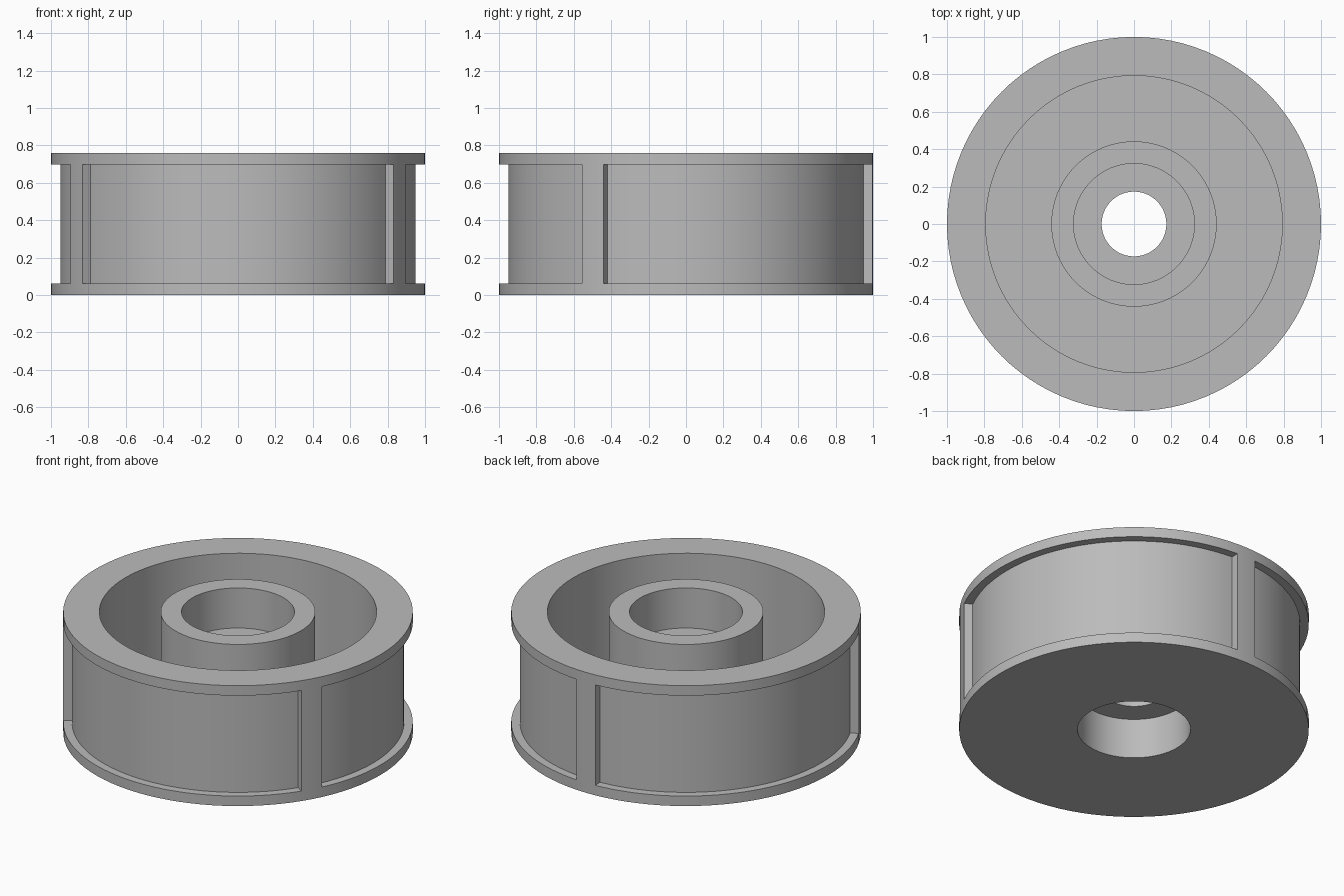
import bpy, bmesh, math
from mathutils import Matrix

cube = bpy.data.objects.get("Cube")
if cube:
    bpy.data.objects.remove(cube, do_unlink=True)

SEGMENTS = 96
HEIGHT, FLANGE = 0.76, 0.063
GROOVE_RADIUS = 0.95
FLOOR = 0.12
RIB_ANGLES = [math.radians(a) for a in (90, 210, 330)]
RIB_HALF = 2 * math.pi / SEGMENTS

grey = bpy.data.materials.new("mid grey")
grey.use_nodes = True
COLOUR = (0.5, 0.5, 0.5, 1)
grey.diffuse_color = COLOUR
grey.node_tree.nodes["Principled BSDF"].inputs["Base Color"].default_value = COLOUR

# Closed wheel section as (radius, height): rim, deep ring pocket, hub,
# and a web with a small hole between two bearing seats
section = [
    (0.323, 0), (1, 0), (1, FLANGE), (1, HEIGHT - FLANGE), (1, HEIGHT),
    (0.793, HEIGHT), (0.793, FLOOR), (0.442, FLOOR), (0.442, HEIGHT),
    (0.323, HEIGHT), (0.323, 0.507), (0.173, 0.507), (0.173, 0.253), (0.323, 0.253),
]

bm = bmesh.new()
verts = [bm.verts.new((r, 0, z)) for r, z in section]
edges = [bm.edges.new((v, verts[(i + 1) % len(verts)])) for i, v in enumerate(verts)]
bmesh.ops.spin(bm, geom=verts + edges, cent=(0, 0, 0), axis=(0, 0, 1),
               angle=2 * math.pi, steps=SEGMENTS, use_merge=False)
bmesh.ops.remove_doubles(bm, verts=bm.verts[:], dist=0.0005)
bmesh.ops.recalc_face_normals(bm, faces=bm.faces[:])


def in_groove(face):
    """True for the middle band of the outer wall, away from the ribs."""
    c = face.calc_center_median()
    if math.hypot(c.x, c.y) < 0.98 or not FLANGE < c.z < HEIGHT - FLANGE:
        return False
    angle = math.atan2(c.y, c.x)
    return all(abs(math.remainder(angle - a, 2 * math.pi)) > RIB_HALF for a in RIB_ANGLES)


# Sink the outer band between the ribs to form three shallow recesses
band = [f for f in bm.faces if in_groove(f)]
result = bmesh.ops.extrude_face_region(bm, geom=band)
leftover = [f for f in band if f.is_valid]
if leftover:
    bmesh.ops.delete(bm, geom=leftover, context='FACES')
sunk = [g for g in result["geom"] if isinstance(g, bmesh.types.BMVert)]
bmesh.ops.transform(bm, verts=sunk, matrix=Matrix.Diagonal((GROOVE_RADIUS, GROOVE_RADIUS, 1, 1)))
bmesh.ops.recalc_face_normals(bm, faces=bm.faces[:])

mesh = bpy.data.meshes.new("wheel_hub")
bm.to_mesh(mesh)
bm.free()
wheel = bpy.data.objects.new("wheel_hub", mesh)
bpy.context.collection.objects.link(wheel)
mesh.materials.append(grey)

bpy.ops.object.select_all(action='DESELECT')
wheel.select_set(True)
bpy.context.view_layer.objects.active = wheel
bpy.ops.object.shade_smooth_by_angle(angle=math.radians(30))
